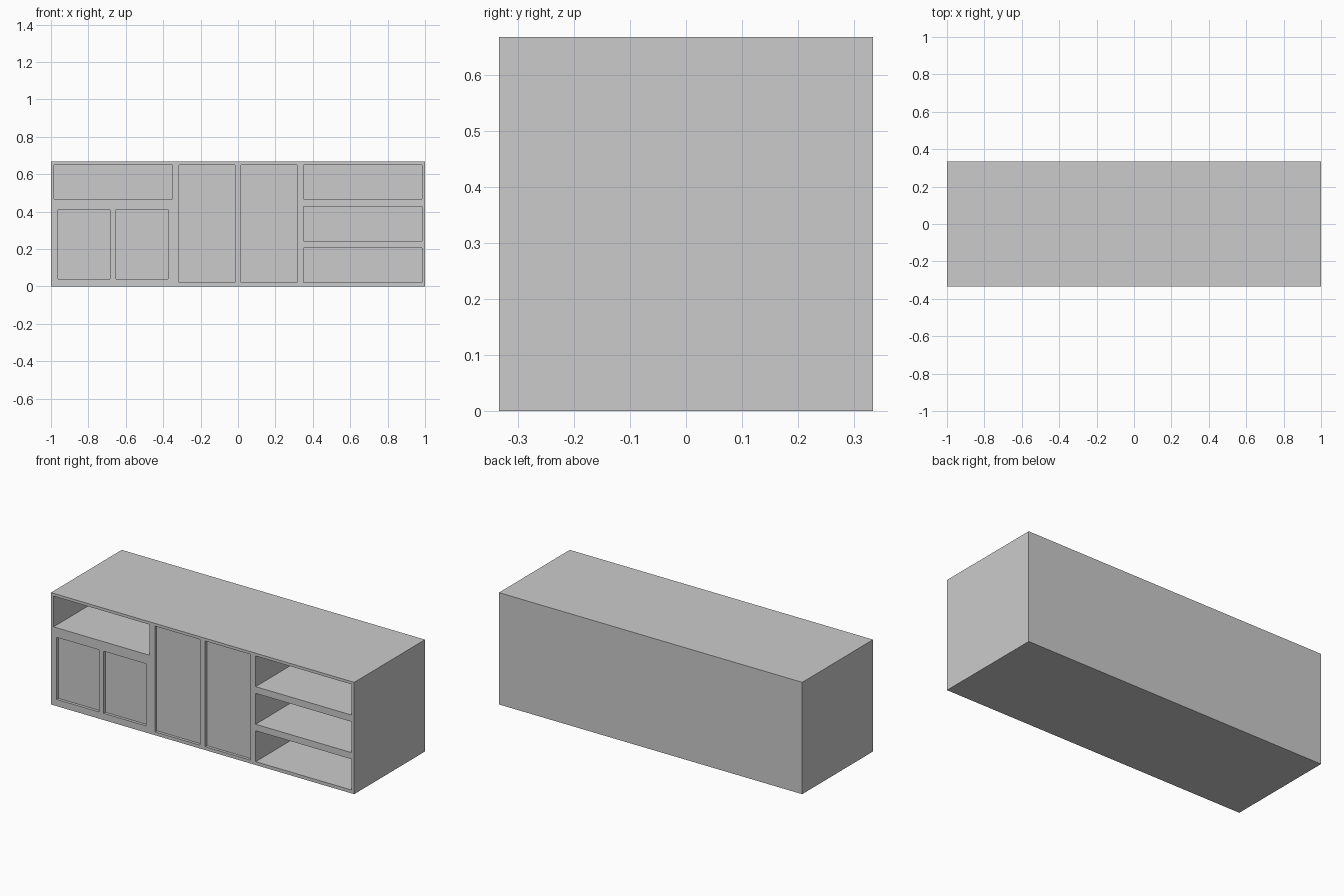
import bpy, bmesh
from mathutils import Matrix, Vector

if "Cube" in bpy.data.objects:
    bpy.data.objects.remove(bpy.data.objects["Cube"])

W, D, H = 2.0, 2 / 3, 2 / 3
FRONT = -D / 2
PANEL = 0.017                      # recess depth of the closed door panels
SHELF = D - 0.017                  # open compartments reach the thin back


def add_box(bm, lo, hi):
    lo, hi = Vector(lo), Vector(hi)
    m = Matrix.Translation((lo + hi) / 2) @ Matrix.Diagonal((*(hi - lo), 1))
    bmesh.ops.create_cube(bm, size=1, matrix=m)


def make_object(name, boxes):
    bm = bmesh.new()
    for lo, hi in boxes:
        add_box(bm, lo, hi)
    mesh = bpy.data.meshes.new(name)
    bm.to_mesh(mesh)
    bm.free()
    obj = bpy.data.objects.new(name, mesh)
    bpy.context.collection.objects.link(obj)
    return obj


def recess(x0, x1, z0, z1, depth):
    return (x0, FRONT - 0.05, z0), (x1, FRONT + depth, z1)


cuts = []
# Open compartments: one top left, three stacked on the right
cuts.append(recess(-0.983, -0.35, 0.467, 0.65, SHELF))
for z0, z1 in ((0.467, 0.65), (0.243, 0.427), (0.02, 0.204)):
    cuts.append(recess(0.35, 0.983, z0, z1, SHELF))
# Tall centre door panels
for x0 in (-0.315, 0.017):
    cuts.append(recess(x0, x0 + 0.298, 0.02, 0.65, PANEL))
# Small lower left door panels
for x0 in (-0.962, -0.652):
    cuts.append(recess(x0, x0 + 0.278, 0.04, 0.41, PANEL))

# Cabinet body with all recesses carved from the front
body = make_object("cabinet_body", [((-W / 2, FRONT, 0), (W / 2, -FRONT, H))])
cutter = make_object("recess_cutter", cuts)
cutter.hide_render = True
mod = body.modifiers.new("recesses", 'BOOLEAN')
mod.operation = 'DIFFERENCE'
mod.solver = 'EXACT'
mod.object = cutter
bpy.context.view_layer.objects.active = body
bpy.ops.object.modifier_apply(modifier=mod.name)
bpy.data.objects.remove(cutter)
